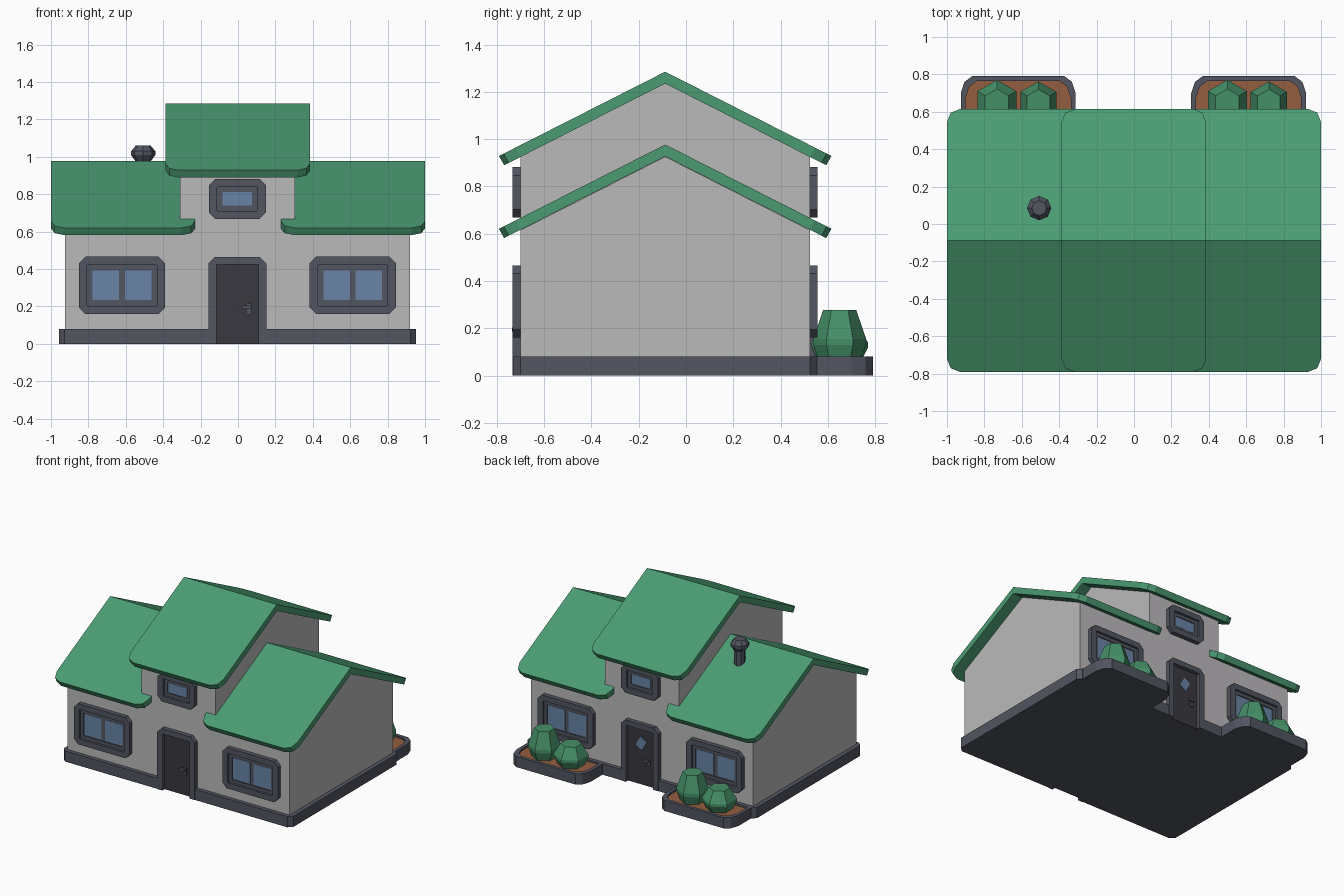
import bpy, bmesh
from math import cos, sin, pi, radians

if "Cube" in bpy.data.objects:
    bpy.data.objects.remove(bpy.data.objects["Cube"])

CX, YC = -0.003, -0.088          # wall centre in x, ridge line in y
HW, HD = 0.922, 0.612            # half wall width, half wall depth
SLOPE = 0.507


def material(name, r, g, b):
    m = bpy.data.materials.new(name)
    m.diffuse_color = (r, g, b, 1)
    m.use_nodes = True
    m.node_tree.nodes["Principled BSDF"].inputs["Base Color"].default_value = m.diffuse_color
    return m


WALL = material("wall_grey", 0.50, 0.49, 0.50)
GREEN = material("roof_green", 0.07, 0.33, 0.17)
LEAF = material("leaf_green", 0.06, 0.28, 0.14)
SLATE = material("slate", 0.085, 0.09, 0.12)
DARK = material("door_dark", 0.04, 0.04, 0.05)
GLASS = material("glass_blue", 0.14, 0.23, 0.38)
SOIL = material("soil_brown", 0.30, 0.11, 0.05)


def build(name, verts, faces, mat):
    bm = bmesh.new()
    vs = [bm.verts.new(v) for v in verts]
    for f in faces:
        bm.faces.new([vs[i] for i in f])
    bmesh.ops.recalc_face_normals(bm, faces=bm.faces)
    me = bpy.data.meshes.new(name)
    bm.to_mesh(me)
    bm.free()
    me.materials.append(mat)
    ob = bpy.data.objects.new(name, me)
    bpy.context.collection.objects.link(ob)
    return ob


def loft(name, loops, mat):
    """Skin a row of equal-length closed loops and cap both ends."""
    n = len(loops[0])
    verts = [p for loop in loops for p in loop]
    faces = [(k * n + i, k * n + (i + 1) % n, (k + 1) * n + (i + 1) % n, (k + 1) * n + i)
             for k in range(len(loops) - 1) for i in range(n)]
    faces += [tuple(range(n)), tuple(range(len(verts) - n, len(verts)))]
    return build(name, verts, faces, mat)


def octo(hw, hh, c):
    return [(-hw + c, -hh), (hw - c, -hh), (hw, -hh + c), (hw, hh - c),
            (hw - c, hh), (-hw + c, hh), (-hw, hh - c), (-hw, -hh + c)]


def on_wall(pts, x, z, depth, side):
    """Place 2D points on the front (-1) or back (+1) wall, pushed out by depth."""
    return [(x + u, YC + side * (HD + depth), z + v) for u, v in pts]


def turned(name, x, y, profile, n, mat, turn=0.0):
    loft(name, [[(x + r * cos(turn + 2 * pi * i / n), y + r * sin(turn + 2 * pi * i / n), z)
                 for i in range(n)] for r, z in profile], mat)


def gable(name, hw, base, eave, peak):
    prof = [(YC - HD, base), (YC - HD, eave), (YC, peak), (YC + HD, eave), (YC + HD, base)]
    loft(name, [[(CX + s * hw, y, z) for y, z in prof] for s in (-1, 1)], WALL)


def roof(name, x0, x1, ridge):
    """Folded slab with rounded eave corners."""
    e = 0.703
    half = [(x1, 0), (x1, e - 0.07), (x1 - 0.02, e - 0.02), (x1 - 0.07, e),
            (x0 + 0.07, e), (x0 + 0.02, e - 0.02), (x0, e - 0.07), (x0, 0)]
    n = len(half)
    verts, faces = [], []
    for s in (-1, 1):
        b = len(verts)
        verts += [(x, YC + s * d, ridge - SLOPE * d) for x, d in half]
        verts += [(x, YC + s * (d - 0.022 * (d > 0)),
                   ridge - SLOPE * d - (0.039 if d > 0 else 0.05)) for x, d in half]
        faces += [tuple(range(b, b + n)), tuple(range(b + n, b + 2 * n))]
        faces += [(b + i, b + i + 1, b + n + i + 1, b + n + i) for i in range(n - 1)]
    ob = build(name, verts, faces, GREEN)
    bm = bmesh.new()
    bm.from_mesh(ob.data)
    bmesh.ops.remove_doubles(bm, verts=bm.verts, dist=1e-4)
    bmesh.ops.recalc_face_normals(bm, faces=bm.faces)
    bm.to_mesh(ob.data)
    bm.free()


def window(name, x, z, hw, hh, side, panes, pane_hw, pane_hh):
    w, h = hw - 0.045, hh - 0.042
    steps = [(hw, hh, 0.035, -0.01), (hw, hh, 0.035, 0.033), (w, h, 0.004, 0.033),
             (w, h, 0.004, 0.016), (w - 0.025, h - 0.025, 0.003, 0.016),
             (w - 0.025, h - 0.025, 0.003, 0.010)]
    loft(name + "_frame", [on_wall(octo(a, b, c), x, z, d, side) for a, b, c, d in steps], SLATE)
    for i, px in enumerate(panes):
        loft(f"{name}_pane_{i}", [on_wall(octo(pane_hw, pane_hh, 0.001), x + px, z, d, side)
                                  for d in (0.0, 0.012)], GLASS)


# walls and roofs
gable("lower_walls", HW, 0.04, 0.615, 0.926)
gable("upper_walls", 0.307, 0.615, 0.925, 1.236)
roof("left_roof", -1.0, -0.23, 0.977)
roof("right_roof", 0.23, 1.0, 0.977)
roof("upper_roof", -0.387, 0.385, 1.285)

# plinth with a notch at each door
a, b, c, g = HW + 0.032, HD + 0.03, 0.03, 0.113
quarter = [(g, HD), (g, b), (a - c, b), (a, b - c)]
outline = (quarter + [(x, -y) for x, y in quarter[::-1]]
           + [(-x, -y) for x, y in quarter] + [(-x, y) for x, y in quarter[::-1]])
loft("plinth", [[(CX + x, YC + y, z) for x, y in outline] for z in (0, 0.08)], SLATE)

# windows and doors on both long sides
arch = [(-0.155, 0), (-0.155, 0.43), (-0.12, 0.465), (0.12, 0.465), (0.155, 0.43), (0.155, 0),
        (g, 0), (g, 0.425), (-g, 0.425), (-g, 0)]
for side, tag in ((-1, "front"), (1, "back")):
    for sx, lr in ((-1, "left"), (1, "right")):
        window(f"{tag}_{lr}_window", CX + sx * 0.617, 0.313, 0.231, 0.153, side,
               (-0.086, 0.086), 0.071, 0.079)
    window(f"{tag}_upper_window", CX, 0.775, 0.153, 0.107, side, (0,), 0.079, 0.036)
    loft(f"{tag}_door_frame", [on_wall(arch, CX, 0, d, side) for d in (-0.005, 0.033)], SLATE)
    panel = [(-g, 0), (g, 0), (g, 0.425), (-g, 0.425)]
    loft(f"{tag}_door", [on_wall(panel, CX, 0, d, side) for d in (-0.01, 0.006)], DARK)
    hx = CX - side * 0.06
    loft(f"{tag}_handle_plate", [on_wall(octo(0.014, 0.03, 0.004), hx, 0.185, d, side)
                                 for d in (0, 0.016)], SLATE)
    loft(f"{tag}_handle_lever", [on_wall(octo(0.022, 0.009, 0.003), hx + side * 0.013, 0.195, d, side)
                                 for d in (0.016, 0.036)], SLATE)

# tilted pane in the back door
t = radians(30)
pane = [(u * cos(t) - v * sin(t), u * sin(t) + v * cos(t))
        for u, v in ((-0.03, -0.04), (0.03, -0.04), (0.03, 0.04), (-0.03, 0.04))]
loft("back_door_pane", [on_wall(pane, CX, 0.31, d, 1) for d in (0, 0.012)], GLASS)


# planters with soil and two bushes each
def planter_loop(x, inset, z):
    w, y1 = 0.307 - inset, 0.79 - inset
    h = [(w, 0.54), (w, y1 - 0.09), (w - 0.02, y1 - 0.03), (w - 0.06, y1)]
    return [(x + u, v, z) for u, v in h] + [(x - u, v, z) for u, v in h[::-1]]


for x, tag in ((-0.619, "left"), (0.613, "right")):
    loft(f"{tag}_planter", [planter_loop(x, i, z) for i, z in
                            ((0, 0), (0, 0.08), (0.026, 0.08), (0.026, 0.055))], SLATE)
    loft(f"{tag}_soil", [planter_loop(x, 0.026, z) for z in (0.05, 0.066)], SOIL)
    turned(f"{tag}_tall_bush", x + 0.108, 0.65,
           ((0.085, 0.06), (0.112, 0.13), (0.112, 0.155), (0.07, 0.277)), 6, LEAF, pi / 2)
    turned(f"{tag}_short_bush", x - 0.114, 0.65,
           ((0.09, 0.06), (0.12, 0.12), (0.12, 0.14), (0.072, 0.22)), 6, LEAF, pi / 2)

# chimney
turned("chimney", -0.507, 0.085, ((0.04, 0.83), (0.04, 0.975), (0.065, 1.01), (0.065, 1.03),
                                  (0.04, 1.06)), 8, SLATE)
